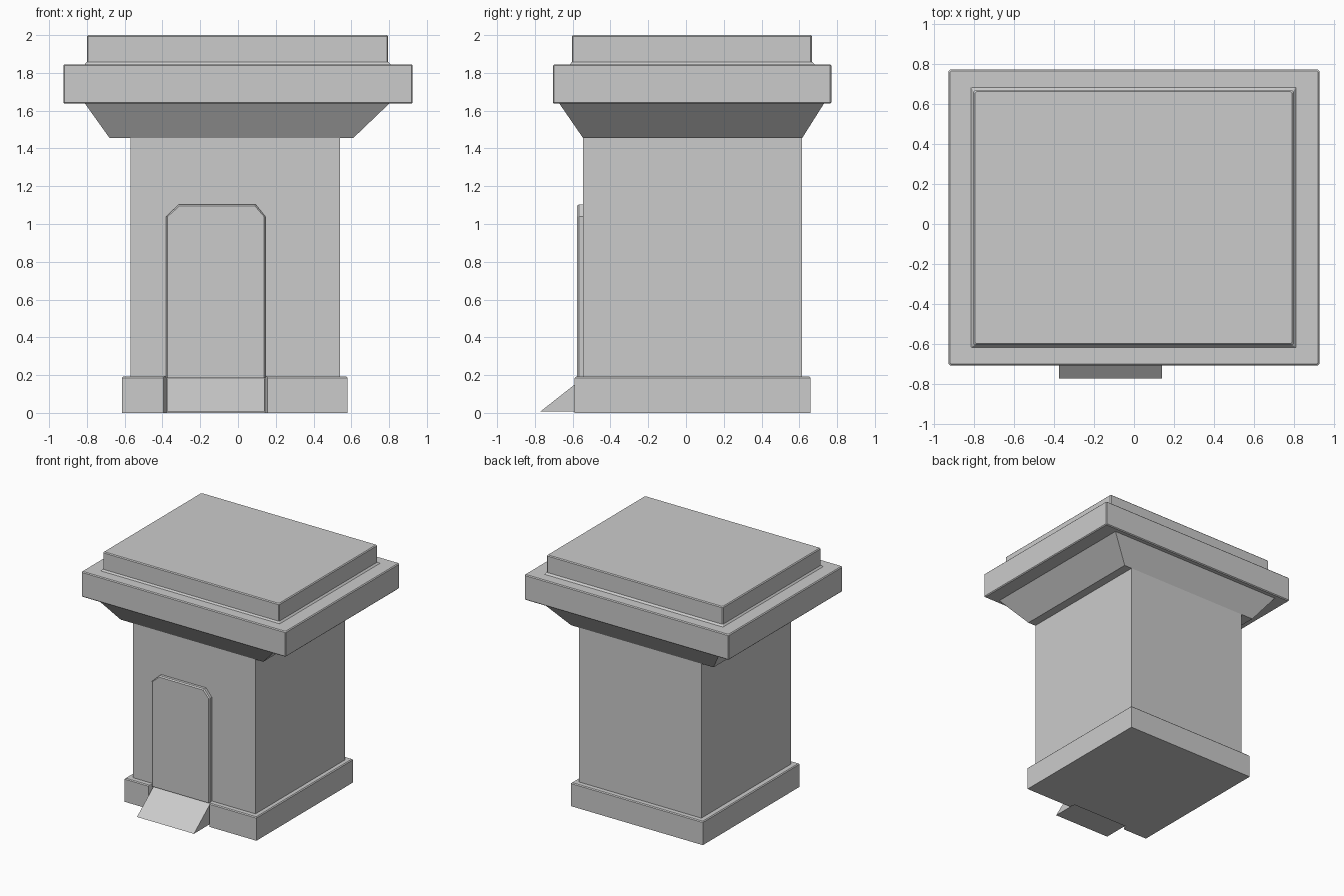
import bpy, bmesh

if "Cube" in bpy.data.objects:
    bpy.data.objects.remove(bpy.data.objects["Cube"])


def rect(x0, x1, y0, y1, z, c=0.0):
    """Rectangle ring with corners cut by c (c = 0 merges to plain corners)."""
    return [(x0 + c, y0, z), (x1 - c, y0, z), (x1, y0 + c, z), (x1, y1 - c, z),
            (x1 - c, y1, z), (x0 + c, y1, z), (x0, y1 - c, z), (x0, y0 + c, z)]


def loft(name, rings, bottom=False, top=False):
    """Join successive rings with flat faces; cap only where exposed."""
    bm = bmesh.new()
    vs = [[bm.verts.new(p) for p in r] for r in rings]
    n = len(rings[0])
    for a, b in zip(vs, vs[1:]):
        for i in range(n):
            j = (i + 1) % n
            bm.faces.new((a[i], a[j], b[j], b[i]))
    if bottom:
        bm.faces.new(vs[0][::-1])
    if top:
        bm.faces.new(vs[-1])
    bmesh.ops.remove_doubles(bm, verts=bm.verts[:], dist=0.0005)
    bmesh.ops.dissolve_degenerate(bm, dist=0.0005, edges=bm.edges[:])
    me = bpy.data.meshes.new(name)
    bm.to_mesh(me)
    bm.free()
    ob = bpy.data.objects.new(name, me)
    bpy.context.collection.objects.link(ob)
    return ob


BODY = (-0.57, 0.54, -0.545, 0.615)
WALL = BODY[2]


# Plinth with a splayed notch in front for the ramp
def plinth_ring(x0, x1, y0, y1, z):
    return [(x0, y0, z), (-0.395, y0, z), (-0.378, WALL, z), (0.142, WALL, z),
            (0.155, y0, z), (x1, y0, z), (x1, y1, z), (x0, y1, z)]


loft("plinth", [plinth_ring(-0.615, 0.58, -0.59, 0.66, 0),
                plinth_ring(-0.615, 0.58, -0.59, 0.66, 0.185),
                plinth_ring(-0.608, 0.573, -0.583, 0.653, 0.192),
                plinth_ring(*BODY, 0.192)], bottom=True)

# Main shaft
loft("shaft", [rect(*BODY, 0.19), rect(*BODY, 1.455)])

# Flared neck under the cap
loft("flared_neck", [rect(*BODY, 1.455),
                     rect(-0.68, 0.61, -0.545, 0.615, 1.455),
                     rect(-0.81, 0.80, -0.67, 0.73, 1.637)])

# Wide cap slab with eased edges
e = 0.007
loft("cap_slab", [rect(-0.81, 0.80, -0.67, 0.73, 1.637),
                  rect(-0.925 + e, 0.925 - e, -0.705 + e, 0.77 - e, 1.637, e),
                  rect(-0.925, 0.925, -0.705, 0.77, 1.637 + e, e),
                  rect(-0.925, 0.925, -0.705, 0.77, 1.845 - e, e),
                  rect(-0.925 + e, 0.925 - e, -0.705 + e, 0.77 - e, 1.845, e),
                  rect(-0.812, 0.808, -0.615, 0.682, 1.845)])

# Upper block with a small foot fillet
loft("top_block", [rect(-0.812, 0.808, -0.615, 0.682, 1.845),
                   rect(-0.80, 0.795, -0.604, 0.667, 1.858, e),
                   rect(-0.80, 0.795, -0.604, 0.667, 2 - e, e),
                   rect(-0.80 + e, 0.795 - e, -0.604 + e, 0.667 - e, 2, e)], top=True)


# Raised door panel with clipped top corners
def door_ring(y, d):
    return [(-0.38 + d, y, 0.185), (0.145 - d, y, 0.185), (0.145 - d, y, 1.04),
            (0.093 - d / 2, y, 1.104 - d), (-0.313 + d / 2, y, 1.104 - d), (-0.38 + d, y, 1.04)]


loft("door_panel", [door_ring(WALL, 0), door_ring(-0.567, 0), door_ring(-0.577, 0.008)], top=True)

# Entrance ramp
ramp = [(-0.77, 0.008), (WALL, 0.008), (WALL, 0.185)]
loft("ramp", [[(x, y, z) for y, z in ramp] for x in (-0.375, 0.14)], bottom=True, top=True)
